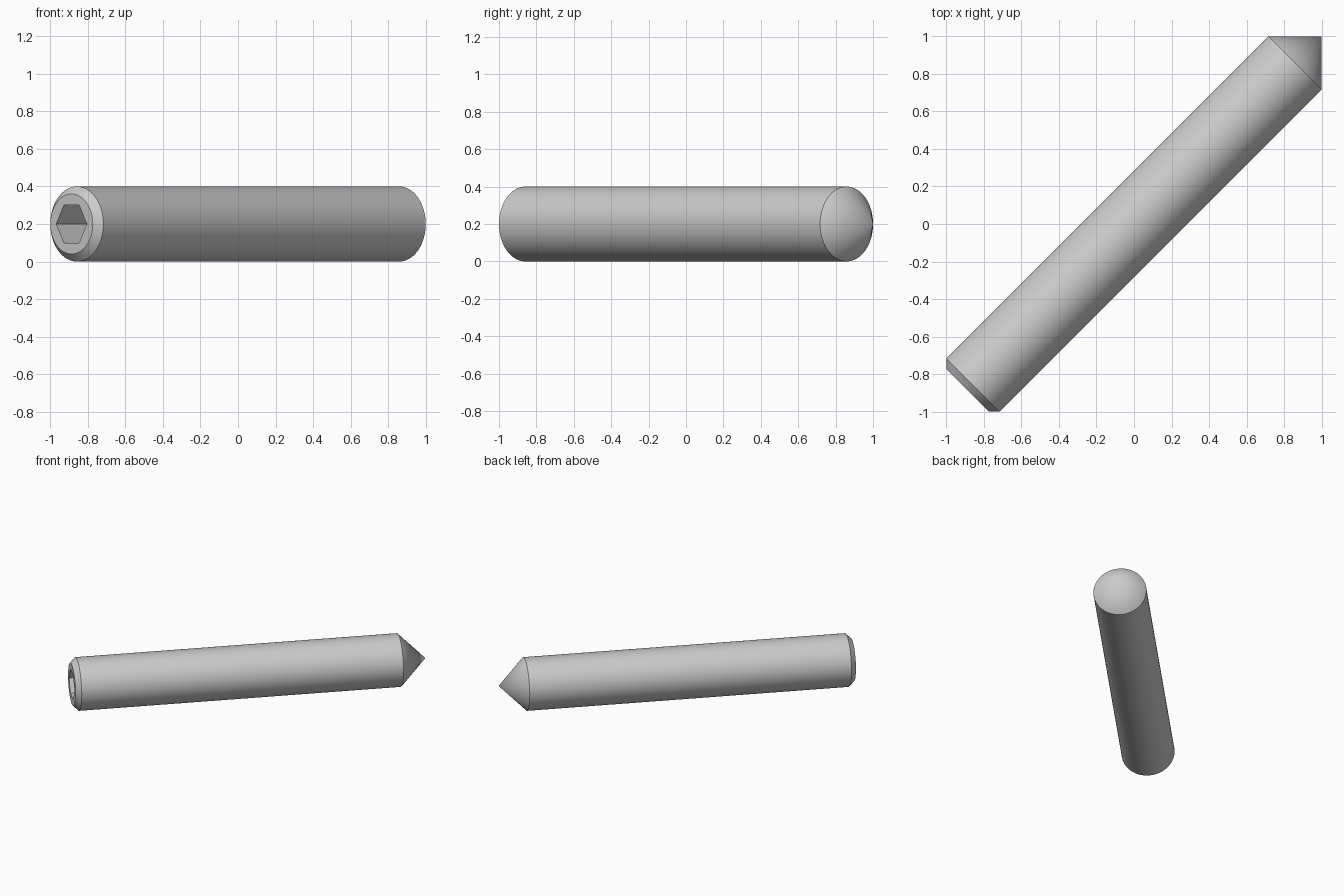
import bpy
import bmesh
from math import cos, sin, pi, radians, sqrt
from mathutils import Matrix

cube = bpy.data.objects.get("Cube")
if cube:
    bpy.data.objects.remove(cube, do_unlink=True)

SEGMENTS = 96
RADIUS = 0.2
CHAMFER = 0.04
TIP = sqrt(2)                     # distance of the point from the centre
SHOULDER = TIP - RADIUS           # where the 90 degree point begins
HEAD = -SHOULDER - CHAMFER        # flat driven end
HEX_RADIUS = 0.1 / cos(pi / 6)
SOCKET_DEPTH = 0.26

steel = bpy.data.materials.new("plain grey steel")
steel.use_nodes = True
grey = (0.6, 0.6, 0.6, 1)
steel.diffuse_color = grey
steel.node_tree.nodes["Principled BSDF"].inputs["Base Color"].default_value = grey

bm = bmesh.new()


def ring(x, radius, count):
    """Circle of vertices around the x axis."""
    return [bm.verts.new((x, radius * cos(2 * pi * i / count),
                          radius * sin(2 * pi * i / count))) for i in range(count)]


def skin(a, b):
    """Join two rings of equal count with quads."""
    for i in range(len(a)):
        j = (i + 1) % len(a)
        bm.faces.new((a[i], a[j], b[j], b[i]))


# Chamfered cylinder
face_rim = ring(HEAD, RADIUS - CHAMFER, SEGMENTS)
body_start = ring(-SHOULDER, RADIUS, SEGMENTS)
body_end = ring(SHOULDER, RADIUS, SEGMENTS)
skin(face_rim, body_start)
skin(body_start, body_end)

# Conical point
apex = bm.verts.new((TIP, 0, 0))
for i in range(SEGMENTS):
    bm.faces.new((body_end[i], body_end[(i + 1) % SEGMENTS], apex))

# Hexagon socket
hex_rim = ring(HEAD, HEX_RADIUS, 6)
hex_floor = ring(HEAD + SOCKET_DEPTH, HEX_RADIUS, 6)
skin(hex_rim, hex_floor)
bm.faces.new(hex_floor)

# Flat end around the socket, one sector per hexagon side
step = SEGMENTS // 6
for i in range(6):
    arc = [face_rim[k % SEGMENTS] for k in range(i * step, (i + 1) * step + 1)]
    bm.faces.new([hex_rim[i]] + arc + [hex_rim[(i + 1) % 6]])

# Lay the screw on the ground along the diagonal
bmesh.ops.recalc_face_normals(bm, faces=bm.faces)
bm.transform(Matrix.Translation((0, 0, RADIUS)) @ Matrix.Rotation(radians(45), 4, 'Z'))

mesh = bpy.data.meshes.new("set_screw")
bm.to_mesh(mesh)
bm.free()
mesh.materials.append(steel)
screw = bpy.data.objects.new("set_screw", mesh)
bpy.context.collection.objects.link(screw)

bpy.ops.object.select_all(action='DESELECT')
screw.select_set(True)
bpy.context.view_layer.objects.active = screw
bpy.ops.object.shade_smooth_by_angle(angle=radians(30))
